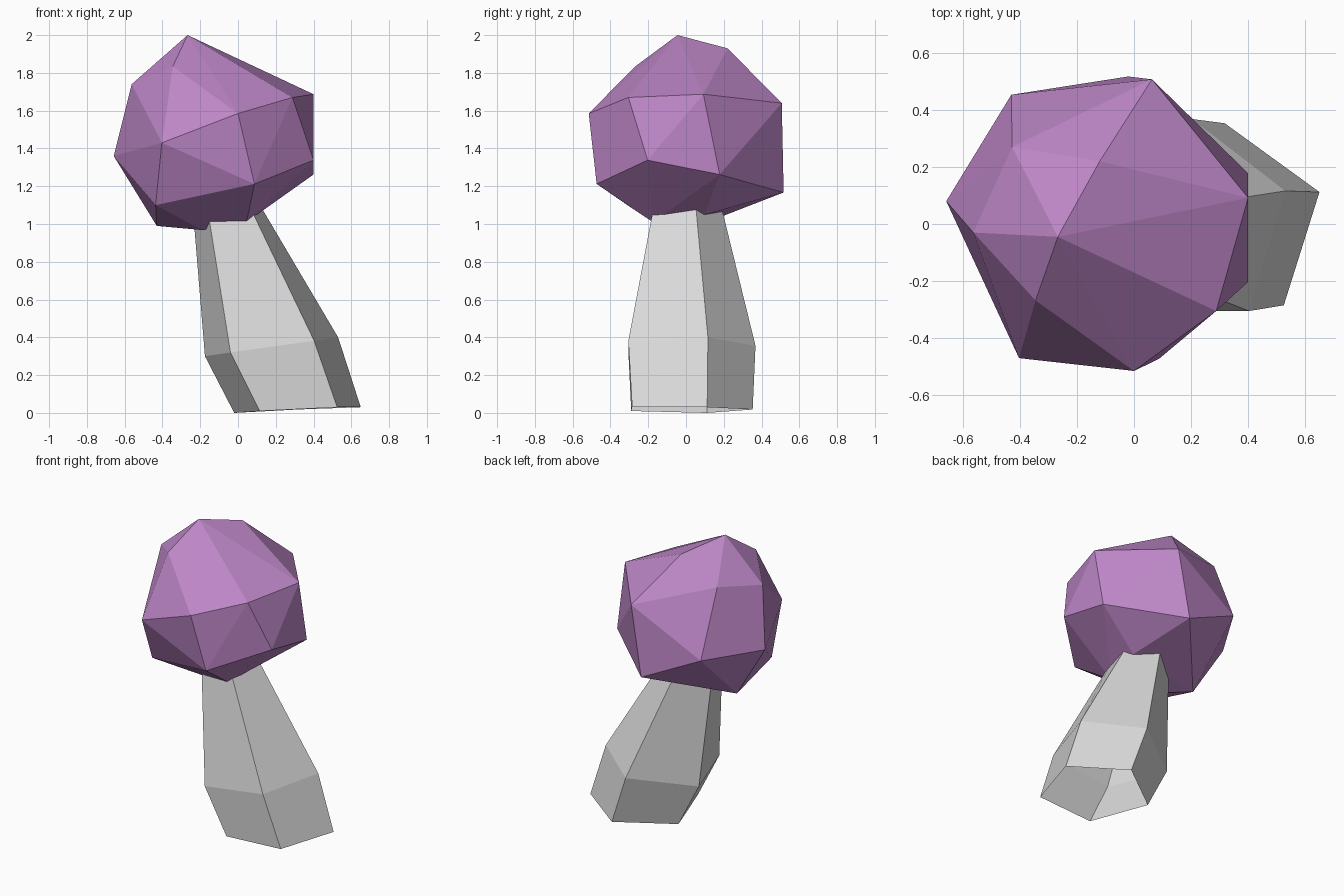
import bpy, bmesh
from mathutils import Vector

if "Cube" in bpy.data.objects:
    bpy.data.objects.remove(bpy.data.objects["Cube"])


def material(name, rgb):
    m = bpy.data.materials.new(name)
    m.diffuse_color = (*rgb, 1.0)
    m.use_nodes = True
    m.node_tree.nodes["Principled BSDF"].inputs["Base Color"].default_value = m.diffuse_color
    return m


def add_object(name, bm, mat):
    bmesh.ops.recalc_face_normals(bm, faces=bm.faces)
    me = bpy.data.meshes.new(name)
    bm.to_mesh(me)
    bm.free()
    me.materials.append(mat)
    ob = bpy.data.objects.new(name, me)
    bpy.context.collection.objects.link(ob)
    return ob


purple = material("purple foliage", (0.51, 0.24, 0.57))
grey = material("pale grey bark", (0.70, 0.70, 0.70))

# Crown: faceted boulder shape, the hull of a few corner points
crown_points = [
    # top
    (-.267, -.045, 2.0), (-.12, .22, 1.93), (-.345, -.268, 1.835), (-.427, .27, 1.80),
    # upper band
    (-.563, -.03, 1.74), (0, -.515, 1.585), (.288, -.305, 1.67), (.40, .092, 1.687),
    (.063, .507, 1.64),
    # lower band
    (-.403, -.47, 1.43), (-.658, .08, 1.36), (-.43, .453, 1.364), (.40, -.203, 1.338),
    (.40, .178, 1.262), (.087, -.473, 1.212), (-.02, .517, 1.167), (-.436, -.31, 1.10),
    # underside
    (-.43, .06, .99), (-.19, -.11, .968), (.045, -.175, 1.01), (.09, .10, 1.05),
]
bm = bmesh.new()
for p in crown_points:
    bm.verts.new(p)
bmesh.ops.convex_hull(bm, input=bm.verts)
bmesh.ops.dissolve_limit(bm, angle_limit=0.03, verts=bm.verts, edges=bm.edges)
add_object("crown", bm, purple)

# Trunk: leaning five-sided loft, open at the foot, ending inside the crown
foot = [(.65, .112, .03), (.525, -.285, .03), (.115, -.29, .01), (-.02, .11, 0), (.318, .353, .018)]
knee = [(.53, .116, .40), (.403, -.305, .382), (-.04, -.305, .32), (-.175, .11, .30), (.203, .368, .355)]
neck = [(.14, .055, 1.06), (.085, -.18, 1.045), (-.15, -.18, 1.01), (-.23, .06, .97), (-.04, .20, 1.04)]
top = [Vector(k).lerp(Vector(n), 1.12) for k, n in zip(knee, neck)]

bm = bmesh.new()
rings = [[bm.verts.new(p) for p in ring] for ring in (foot, knee, top)]
for lo, hi in zip(rings, rings[1:]):
    for i in range(5):
        j = (i + 1) % 5
        bm.faces.new((lo[i], lo[j], hi[j], hi[i]))
add_object("trunk", bm, grey)
